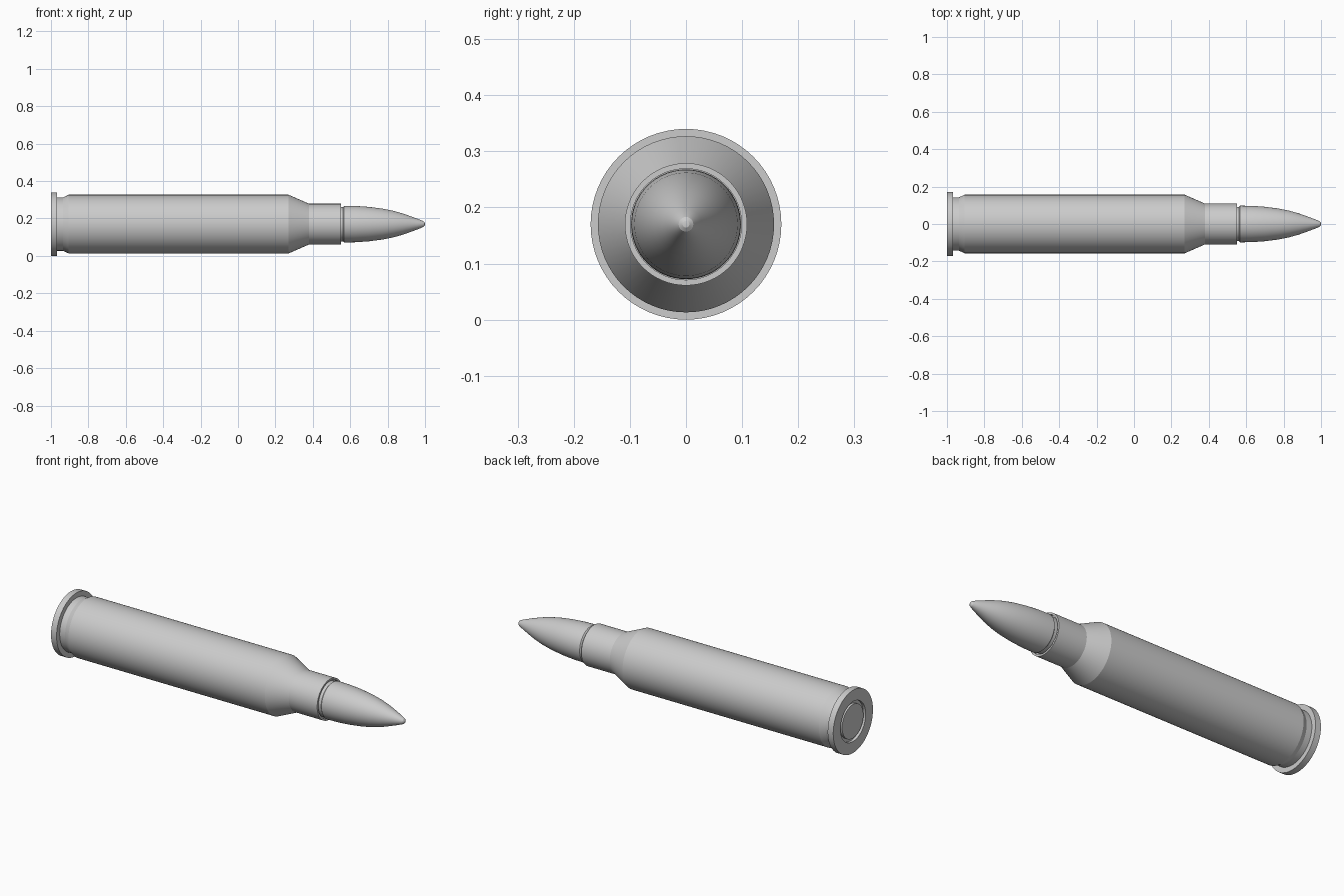
import bpy, bmesh, math

if "Cube" in bpy.data.objects:
    bpy.data.objects.remove(bpy.data.objects["Cube"])

AXIS_Z = 0.17
SEGMENTS = 64


def lathe(name, profile):
    """Spin (x, radius) points around the long axis."""
    bm = bmesh.new()
    rings = []
    for x, r in profile:
        if r == 0:
            rings.append([bm.verts.new((x, 0, AXIS_Z))] * SEGMENTS)
            continue
        ring = []
        for i in range(SEGMENTS):
            a = 2 * math.pi * i / SEGMENTS
            ring.append(bm.verts.new((x, r * math.cos(a), AXIS_Z + r * math.sin(a))))
        rings.append(ring)
    for a, b in zip(rings, rings[1:]):
        for i in range(SEGMENTS):
            j = (i + 1) % SEGMENTS
            bm.faces.new(list(dict.fromkeys((a[i], a[j], b[j], b[i]))))
    bmesh.ops.recalc_face_normals(bm, faces=bm.faces)
    mesh = bpy.data.meshes.new(name)
    bm.to_mesh(mesh)
    bm.free()
    obj = bpy.data.objects.new(name, mesh)
    bpy.context.collection.objects.link(obj)
    bpy.ops.object.select_all(action='DESELECT')
    obj.select_set(True)
    bpy.context.view_layer.objects.active = obj
    bpy.ops.object.shade_smooth_by_angle(angle=math.radians(20))
    return obj


# Case: primer pocket, rim, extractor groove, body, shoulder, neck and mouth
lathe("case", [
    (-0.985, 0), (-0.985, 0.108), (-1.0, 0.108), (-1.0, 0.17),
    (-0.967, 0.17), (-0.967, 0.143), (-0.935, 0.143), (-0.905, 0.157),
    (0.27, 0.157), (0.38, 0.109), (0.55, 0.109), (0.55, 0.099),
    (0.535, 0.099), (0.535, 0)])

# Primer: flat disc inside the pocket
lathe("primer", [(-0.98, 0), (-0.98, 0.091), (-0.998, 0.091), (-0.998, 0)])

# Bullet: narrow crimp at the mouth, curved nose, small blunt tip
lathe("bullet", [
    (0.53, 0), (0.53, 0.092), (0.562, 0.092), (0.568, 0.098), (0.63, 0.097),
    (0.70, 0.092), (0.77, 0.083), (0.83, 0.071), (0.88, 0.057),
    (0.92, 0.043), (0.96, 0.028), (0.985, 0.018), (0.994, 0.013),
    (0.999, 0.006), (1.0, 0)])
